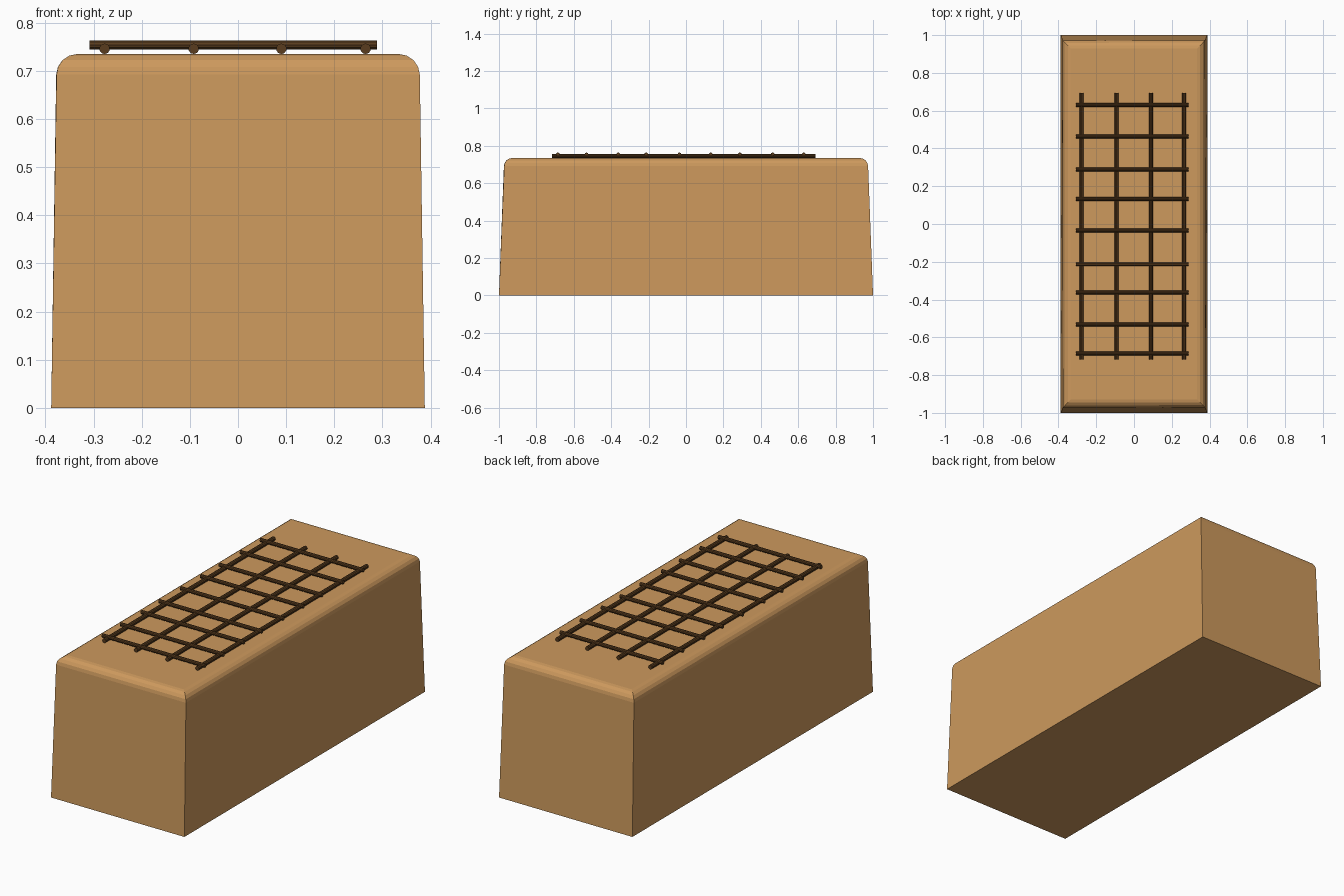
import bpy, bmesh, math

cube = bpy.data.objects.get("Cube")
if cube:
    bpy.data.objects.remove(cube, do_unlink=True)


def material(name, color):
    mat = bpy.data.materials.new(name)
    mat.use_nodes = True
    mat.diffuse_color = color
    mat.node_tree.nodes["Principled BSDF"].inputs["Base Color"].default_value = color
    return mat


def add_object(name, bm, mat):
    bmesh.ops.recalc_face_normals(bm, faces=bm.faces[:])
    mesh = bpy.data.meshes.new(name)
    bm.to_mesh(mesh)
    bm.free()
    mesh.materials.append(mat)
    obj = bpy.data.objects.new(name, mesh)
    bpy.context.collection.objects.link(obj)
    return obj


tan = material("tan", (0.61, 0.32, 0.11, 1))
brown = material("dark brown", (0.10, 0.045, 0.013, 1))

TOP = 0.735

# Tapered block with rounded top edges and sharp upright corners
bm = bmesh.new()
bmesh.ops.create_cube(bm, size=2)
for v in bm.verts:
    high = v.co.z > 0
    v.co.x *= 0.377 if high else 0.388
    v.co.y *= 0.972 if high else 1.0
    v.co.z = TOP if high else 0
rim = [e for e in bm.edges if all(v.co.z > TOP / 2 for v in e.verts)]
bmesh.ops.bevel(bm, geom=rim, offset=0.043, offset_type='OFFSET',
                segments=4, profile=0.5, affect='EDGES')
add_object("block", bm, tan)


# Round bar between two ends, along x or y
def bar(name, axis, start, end, across, z, radius):
    bm = bmesh.new()
    bmesh.ops.create_cone(bm, cap_ends=True, segments=10, radius1=radius,
                          radius2=radius, depth=end - start)
    obj = add_object(name, bm, brown)
    middle = (start + end) / 2
    if axis == 'X':
        obj.rotation_euler = (0, math.pi / 2, 0)
        obj.location = (middle, across, z)
    else:
        obj.rotation_euler = (math.pi / 2, 0, 0)
        obj.location = (across, middle, z)


# Lattice: long bars below, cross bars resting over them
for i, x in enumerate((-0.277, -0.092, 0.09, 0.265)):
    bar(f"long_bar_{i + 1}", 'Y', -0.717, 0.693, x, 0.746, 0.011)
for i, y in enumerate((-0.685, -0.532, -0.362, -0.213, -0.035,
                       0.132, 0.288, 0.463, 0.63)):
    bar(f"cross_bar_{i + 1}", 'X', -0.308, 0.289, y, 0.754, 0.01)
